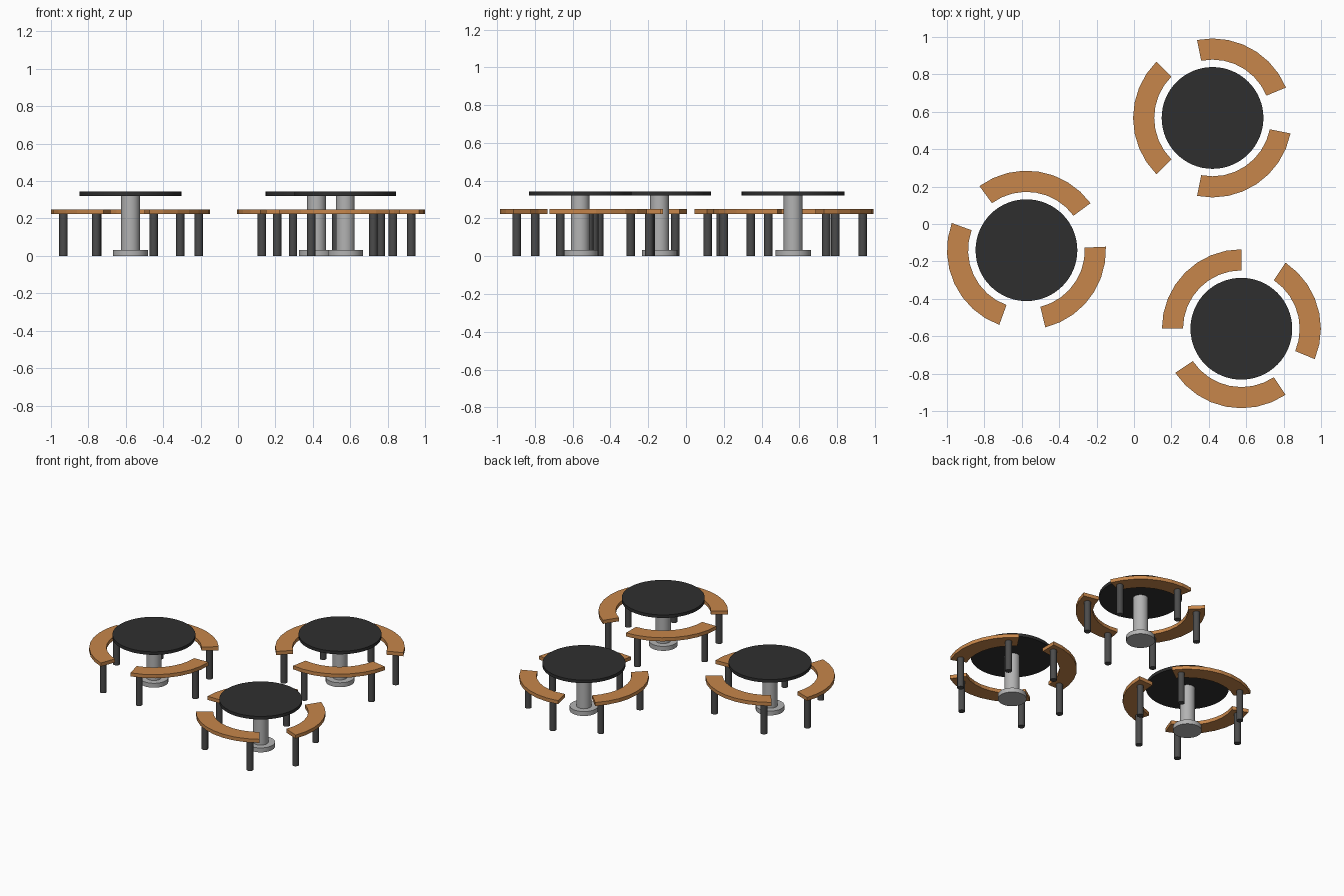
import bpy, bmesh
from math import radians, sin, cos

if "Cube" in bpy.data.objects:
    bpy.data.objects.remove(bpy.data.objects["Cube"])


def material(name, rgb):
    m = bpy.data.materials.new(name)
    m.diffuse_color = (*rgb, 1)
    m.use_nodes = True
    m.node_tree.nodes["Principled BSDF"].inputs["Base Color"].default_value = m.diffuse_color
    return m


WOOD = material("wood", (0.57, 0.24, 0.07))
BLACK = material("black_top", (0.028, 0.028, 0.028))
DARK = material("dark_metal", (0.07, 0.07, 0.07))
STEEL = material("steel", (0.45, 0.45, 0.45))


def cylinder(name, x, y, z0, z1, r, mat, sides=32):
    bpy.ops.mesh.primitive_cylinder_add(vertices=sides, radius=r, depth=z1 - z0,
                                        location=(x, y, (z0 + z1) / 2))
    ob = bpy.context.object
    ob.name = name
    ob.data.materials.append(mat)
    bpy.ops.object.shade_smooth_by_angle(angle=radians(30))
    return ob


def arc_bench(name, cx, cy, start, segments, mat, r0=0.312, r1=0.425, z0=0.223, z1=0.249):
    # Curved plank: a rectangular section swept in 11.25 degree steps
    bm = bmesh.new()
    rings = []
    for i in range(segments + 1):
        a = radians(start + i * 11.25)
        rings.append([bm.verts.new((cx + r * cos(a), cy + r * sin(a), z))
                      for r, z in ((r0, z0), (r1, z0), (r1, z1), (r0, z1))])
    for a, b in zip(rings, rings[1:]):
        for k in range(4):
            n = (k + 1) % 4
            bm.faces.new((a[k], a[n], b[n], b[k]))
    bm.faces.new(rings[0])
    bm.faces.new(rings[-1])
    bmesh.ops.recalc_face_normals(bm, faces=bm.faces)
    me = bpy.data.meshes.new(name)
    bm.to_mesh(me)
    bm.free()
    me.materials.append(mat)
    ob = bpy.data.objects.new(name, me)
    bpy.context.collection.objects.link(ob)


# Bench start angle, step count, and the angles of its two legs
BENCHES = [(135, 8, (142.5, 217.5)),
           (258.75, 8, (265.5, 339)),
           (22.5, 7, (28.5, 91.4))]


def table_set(label, cx, cy, turn):
    # Pedestal table
    cylinder(label + "_tabletop", cx, cy, 0.321, 0.343, 0.272, BLACK, 64)
    cylinder(label + "_pedestal", cx, cy, 0.03, 0.321, 0.05, STEEL)
    cylinder(label + "_base", cx, cy, 0, 0.032, 0.094, STEEL)
    # Three curved benches on two legs each
    for i, (start, segments, legs) in enumerate(BENCHES, 1):
        arc_bench(f"{label}_bench_{i}", cx, cy, start + turn, segments, WOOD)
        for j, angle in enumerate(legs, 1):
            a = radians(angle + turn)
            cylinder(f"{label}_bench_{i}_leg_{j}", cx + 0.368 * cos(a), cy + 0.368 * sin(a),
                     0, 0.223, 0.0225, DARK, 16)


table_set("left", -0.575, -0.14, -98.75)
table_set("back", 0.42, 0.567, 0)
table_set("front", 0.574, -0.56, -45)
